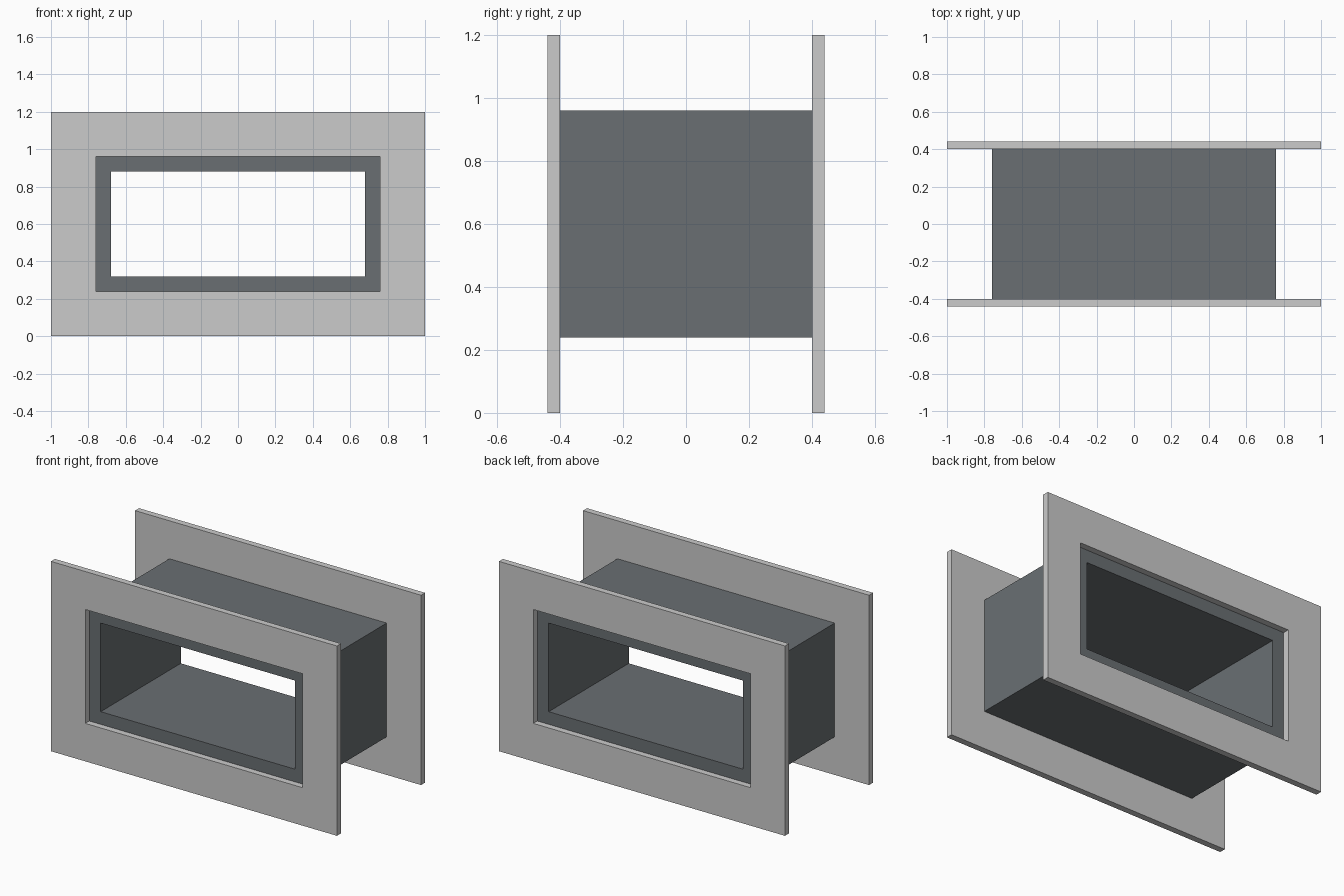
import bpy
import bmesh

if "Cube" in bpy.data.objects:
    bpy.data.objects.remove(bpy.data.objects["Cube"])


def rect(hx, z0, z1):
    return [(-hx, z0), (hx, z0), (hx, z1), (-hx, z1)]


def rect_frame(name, outer, inner, y0, y1):
    """Rectangular ring in the xz plane, extruded from y0 to y1."""
    bm = bmesh.new()
    rings = [[bm.verts.new((x, y, z)) for x, z in loop]
             for loop, y in ((outer, y0), (outer, y1), (inner, y1), (inner, y0))]
    for a, b in zip(rings, rings[1:] + rings[:1]):
        for i in range(4):
            j = (i + 1) % 4
            bm.faces.new((a[i], a[j], b[j], b[i]))
    bmesh.ops.recalc_face_normals(bm, faces=bm.faces)
    mesh = bpy.data.meshes.new(name)
    bm.to_mesh(mesh)
    bm.free()
    obj = bpy.data.objects.new(name, mesh)
    bpy.context.collection.objects.link(obj)
    return obj


panel_edge = rect(1.0, 0.0, 1.2)
opening = rect(0.76, 0.24, 0.96)
tunnel_bore = rect(0.68, 0.32, 0.88)

# Flat wall panels front and back
rect_frame("front_panel", panel_edge, opening, -0.44, -0.40)
rect_frame("back_panel", panel_edge, opening, 0.40, 0.44)

# Dark hollow duct between the panels
duct = rect_frame("duct", opening, tunnel_bore, -0.40, 0.40)
mat = bpy.data.materials.new("dark_metal")
mat.diffuse_color = (0.144, 0.159, 0.171, 1.0)
mat.use_nodes = True
mat.node_tree.nodes["Principled BSDF"].inputs["Base Color"].default_value = mat.diffuse_color
duct.data.materials.append(mat)
